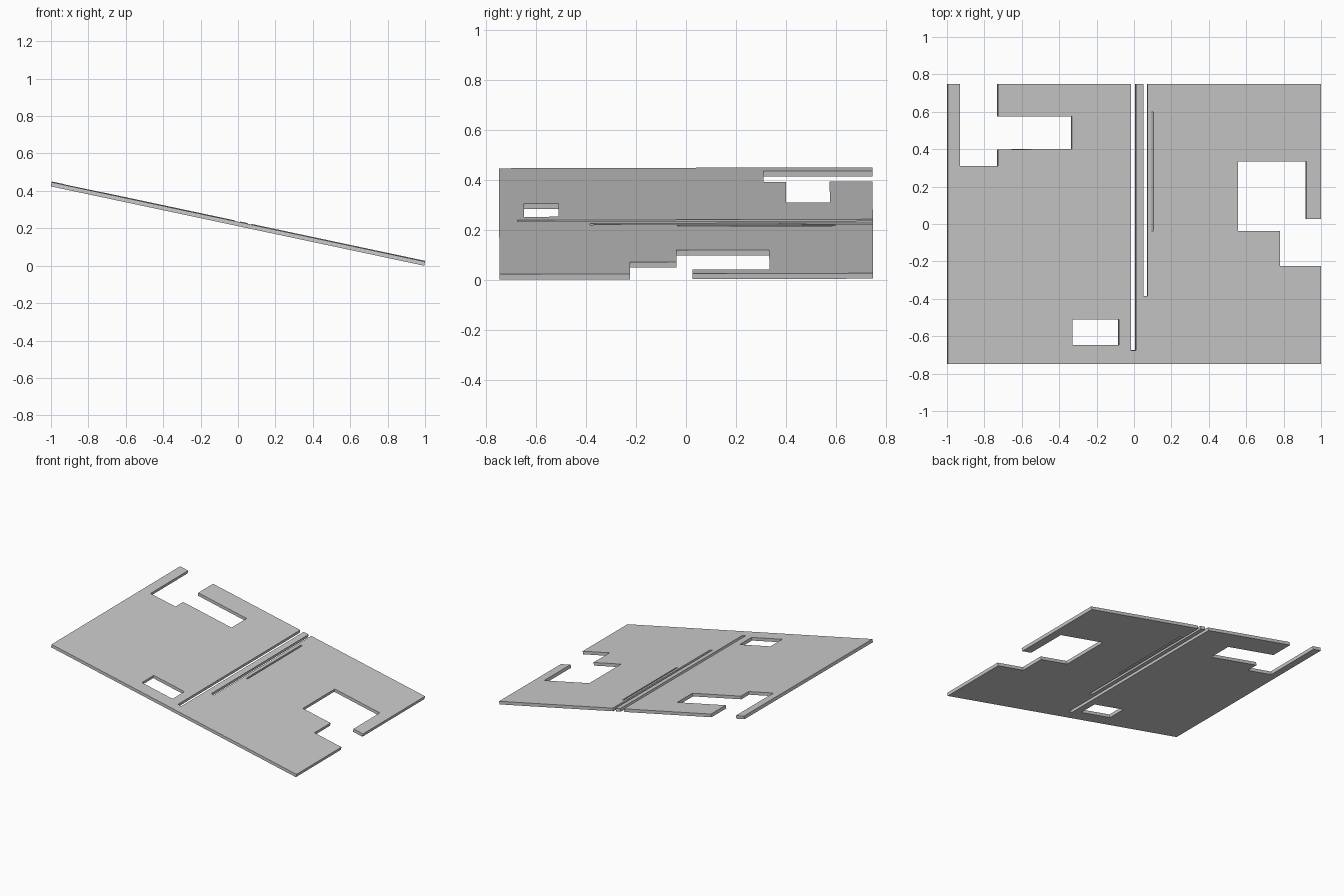
import bpy
from math import radians, cos, sin
from mathutils import Matrix

if "Cube" in bpy.data.objects:
    bpy.data.objects.remove(bpy.data.objects["Cube"])

TILT = radians(12)      # main slope, falling towards +x
T = 0.0225              # sheet thickness
W = 0.748               # half width in y
U = (1 - T / 2 * sin(TILT)) / cos(TILT)   # half length along the slope


def rect(x0, x1, y0, y1):
    return [(x0, y0), (x1, y0), (x1, y1), (x0, y1)]


def notch(x0, x1, y):
    """Slot open at the back edge, walked from +x to -x."""
    return [(x1, W), (x1, y), (x0, y), (x0, W)]


# Outer outline (plan view) with the cut-outs that reach an edge
outline = [(-1, -W), (1, -W),
           (1, -0.225), (0.778, -0.225), (0.778, -0.038), (0.553, -0.038),
           (0.553, 0.333), (0.92, 0.333), (0.92, 0.026), (1, 0.026), (1, W)]
outline += notch(0.049, 0.071, -0.385)
outline += notch(-0.019, 0.009, -0.675)
outline += [(-0.729, W), (-0.729, 0.576), (-0.335, 0.576), (-0.335, 0.40),
            (-0.729, 0.40), (-0.729, 0.31), (-0.932, 0.31), (-0.932, W), (-1, W)]

# Closed holes: small window and the shortest slit
holes = [rect(-0.332, -0.082, -0.648, -0.51),
         rect(0.091, 0.102, -0.037, 0.598)]

# Filled flat curve, extruded to the sheet thickness
curve = bpy.data.curves.new("sheet_profile", 'CURVE')
curve.dimensions = '2D'
curve.fill_mode = 'BOTH'
curve.extrude = T / 2
for loop in [outline] + holes:
    s = curve.splines.new('POLY')
    s.points.add(len(loop) - 1)
    for p, (x, y) in zip(s.points, loop):
        u = U * x if abs(x) == 1 else x / cos(TILT)
        p.co = (u, y, 0, 1)
    s.use_cyclic_u = True
profile = bpy.data.objects.new("sheet_profile", curve)
bpy.context.collection.objects.link(profile)
bpy.context.view_layer.update()

# Turn into a mesh, slope it and rest it on the ground
deps = bpy.context.evaluated_depsgraph_get()
mesh = bpy.data.meshes.new_from_object(profile.evaluated_get(deps))
bpy.data.objects.remove(profile)
mesh.transform(Matrix.Rotation(0.0027, 4, 'X') @ Matrix.Rotation(TILT, 4, 'Y'))
mesh.transform(Matrix.Translation((0, 0, -min(v.co.z for v in mesh.vertices))))
for f in mesh.polygons:
    f.use_smooth = False
sheet = bpy.data.objects.new("sloped_sheet", mesh)
bpy.context.collection.objects.link(sheet)
